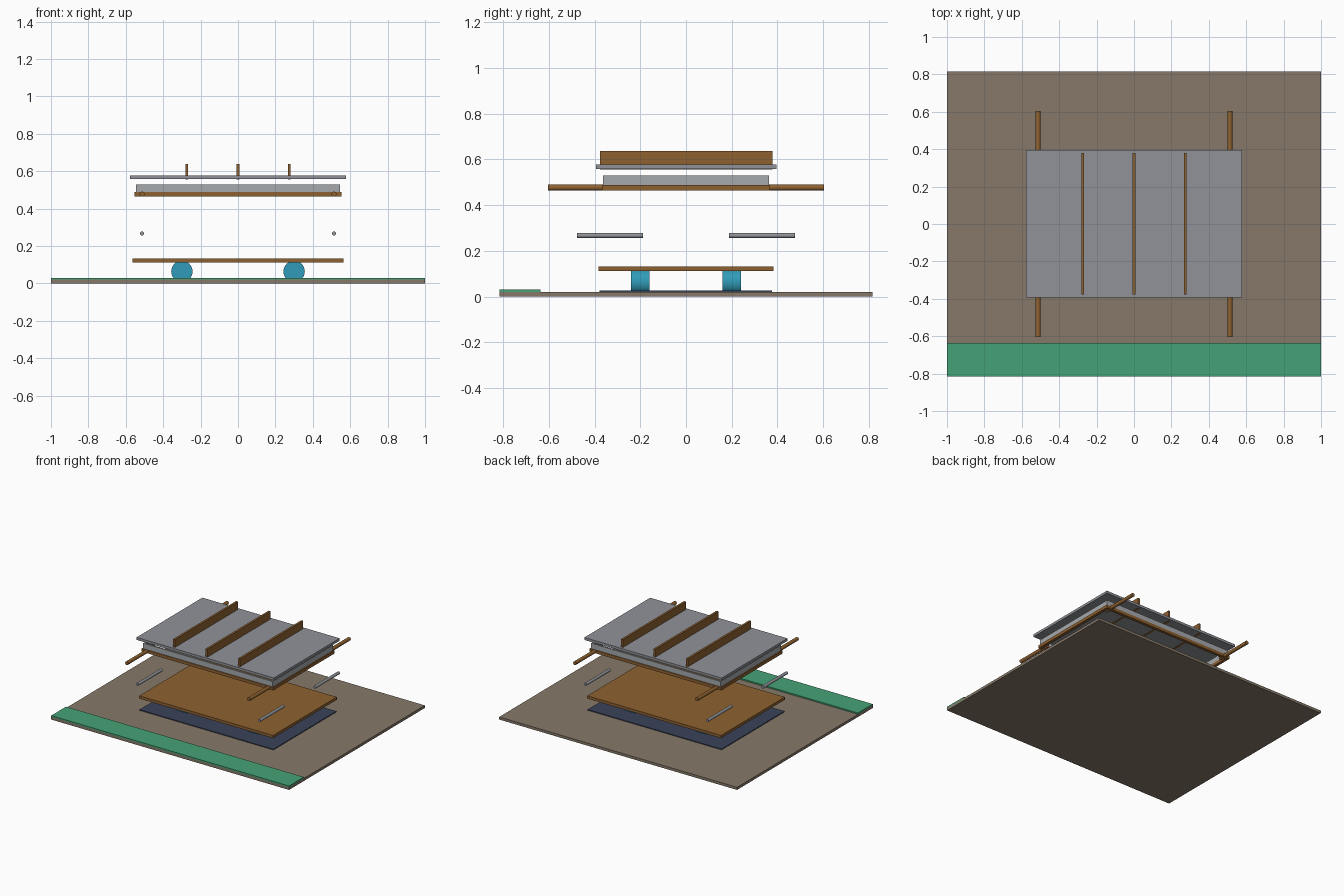
import bpy, math

if "Cube" in bpy.data.objects:
    bpy.data.objects.remove(bpy.data.objects["Cube"])

def material(name, rgb):
    m = bpy.data.materials.new(name)
    m.diffuse_color = (*rgb, 1)
    m.use_nodes = True
    m.node_tree.nodes["Principled BSDF"].inputs["Base Color"].default_value = m.diffuse_color
    return m

EARTH = material("earth", (0.24, 0.19, 0.14))
GREEN = material("green", (0.06, 0.36, 0.18))
WOOD = material("wood", (0.27, 0.12, 0.03))
NAVY = material("navy", (0.04, 0.055, 0.10))
BLUE = material("blue", (0.03, 0.33, 0.48))
STEEL = material("steel", (0.28, 0.29, 0.32))
PALE = material("pale_metal", (0.38, 0.40, 0.42))

def box(name, x, y, z, mat):
    """Box from (min, max) ranges."""
    bpy.ops.mesh.primitive_cube_add(size=1, location=[sum(r) / 2 for r in (x, y, z)])
    o = bpy.context.object
    o.name = name
    o.scale = [r[1] - r[0] for r in (x, y, z)]
    bpy.ops.object.transform_apply(location=False, rotation=False, scale=True)
    o.data.materials.append(mat)
    return o

def rod(name, x, y, z, radius, mat, sides=24):
    """Cylinder along y."""
    bpy.ops.mesh.primitive_cylinder_add(vertices=sides, radius=radius, depth=y[1] - y[0],
                                        location=(x, sum(y) / 2, z),
                                        rotation=(math.pi / 2, 0, 0))
    o = bpy.context.object
    o.name = name
    o.data.materials.append(mat)
    bpy.ops.object.shade_smooth_by_angle()
    return o

def rim(name, hx, hy, t, z, mat):
    """Open rectangular frame of four bars."""
    for s in (-1, 1):
        box(name + "_long", (-hx, hx), sorted((s * hy, s * (hy - t))), z, mat)
        box(name + "_short", sorted((s * hx, s * (hx - t))), (-hy + t, hy - t), z, mat)

# Ground slab, front strip and mat
box("ground_slab", (-1, 1), (-0.815, 0.815), (0, 0.02), EARTH)
box("front_strip", (-1, 1), (-0.815, -0.637), (0.02, 0.03), GREEN)
box("mat", (-0.563, 0.563), (-0.379, 0.377), (0.02, 0.026), NAVY)

# Base board on four rollers
box("base_board", (-0.563, 0.563), (-0.382, 0.382), (0.111, 0.132), WOOD)

for sx in (-1, 1):
    for sy in (-1, 1):
        rod("roller", sx * 0.30, sorted((sy * 0.16, sy * 0.24)), 0.064, 0.057, BLUE, 32)
        # Sleeves and carrying handles
        rod("handle_sleeve", sx * 0.513, sorted((sy * 0.187, sy * 0.476)), 0.267, 0.011, STEEL)
        rod("handle", sx * 0.513, sorted((sy * 0.315, sy * 0.603)), 0.477, 0.0135, WOOD)

# Wooden frame with metal walls above it
rim("frame_rail", 0.553, 0.367, 0.022, (0.465, 0.488), WOOD)
rim("tray_wall", 0.545, 0.362, 0.012, (0.488, 0.529), PALE)

# Lid with three ribs
box("lid", (-0.577, 0.577), (-0.394, 0.396), (0.558, 0.577), STEEL)
for x in (-0.274, 0, 0.274):
    box("lid_rib", (x - 0.008, x + 0.008), (-0.377, 0.379), (0.556, 0.637), WOOD)
